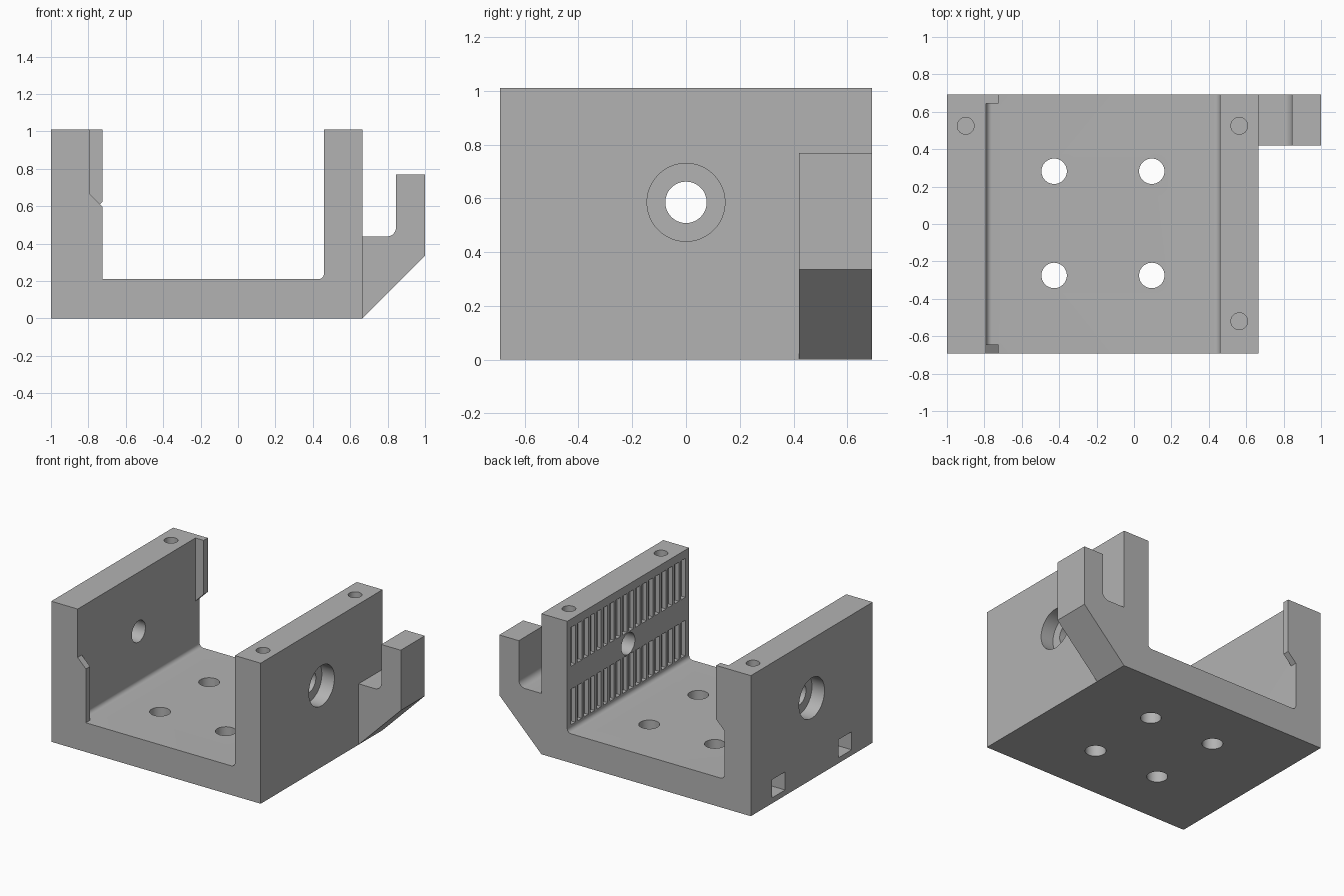
import bpy, bmesh, math
from mathutils import Matrix, Vector

cube = bpy.data.objects.get("Cube")
if cube:
    bpy.data.objects.remove(cube, do_unlink=True)

grey = bpy.data.materials.new("plain grey")
grey.use_nodes = True
grey.diffuse_color = (0.45, 0.45, 0.45, 1)
grey.node_tree.nodes["Principled BSDF"].inputs["Base Color"].default_value = (0.45, 0.45, 0.45, 1)

LEFT, RIGHT, DEPTH, TOP, FLOOR = -1.0, 0.665, 0.692, 1.01, 0.21
SHAFT_Z = 0.585


def finish(name, bm):
    bmesh.ops.recalc_face_normals(bm, faces=bm.faces[:])
    mesh = bpy.data.meshes.new(name)
    bm.to_mesh(mesh)
    bm.free()
    mesh.materials.append(grey)
    ob = bpy.data.objects.new(name, mesh)
    bpy.context.scene.collection.objects.link(ob)
    return ob


def prism(name, points, y0, y1):
    """Closed solid from an x-z outline running along y."""
    bm = bmesh.new()
    near = [bm.verts.new((x, y0, z)) for x, z in points]
    far = [bm.verts.new((x, y1, z)) for x, z in points]
    bm.faces.new(near)
    bm.faces.new(far[::-1])
    for i in range(len(points)):
        bm.faces.new((near[i - 1], far[i - 1], far[i], near[i]))
    return finish(name, bm)


def fillet(x, z, r, start, steps=8):
    """Quarter arc about (x, z), turning clockwise from the start angle."""
    angles = [math.radians(start - 90 * i / steps) for i in range(steps + 1)]
    return [(x + r * math.cos(a), z + r * math.sin(a)) for a in angles]


def add_cylinder(bm, radius, a, b):
    a, b = Vector(a), Vector(b)
    turn = (b - a).to_track_quat("Z", "Y").to_matrix().to_4x4()
    bmesh.ops.create_cone(bm, cap_ends=True, segments=48, radius1=radius, radius2=radius,
                          depth=(b - a).length, matrix=Matrix.Translation((a + b) / 2) @ turn)


def add_box(bm, lo, hi):
    lo, hi = Vector(lo), Vector(hi)
    place = Matrix.Translation((lo + hi) / 2) @ Matrix.Diagonal((*(hi - lo), 1))
    bmesh.ops.create_cube(bm, size=1, matrix=place)


def cut(target, name, bm):
    """Subtract the solids in bm from the target."""
    tool = finish(name, bm)
    mod = target.modifiers.new(name, "BOOLEAN")
    mod.object, mod.operation, mod.solver = tool, "DIFFERENCE", "EXACT"
    bpy.context.view_layer.update()
    evaluated = target.evaluated_get(bpy.context.evaluated_depsgraph_get())
    mesh = bpy.data.meshes.new_from_object(evaluated)
    target.modifiers.clear()
    target.data = mesh
    bpy.data.objects.remove(tool, do_unlink=True)


# U-shaped body with small fillets where the walls meet the floor
r = 0.03
wall_in, ribs_in = -0.79, 0.46
outline = [(LEFT, 0), (RIGHT, 0), (RIGHT, TOP), (ribs_in, TOP)]
outline += fillet(ribs_in - r, FLOOR + r, r, 360)
outline += fillet(wall_in + r, FLOOR + r, r, 270)
outline += [(wall_in, TOP), (LEFT, TOP)]
body = prism("bracket_body", outline, -DEPTH, DEPTH)

# Stop tabs: low one at the front, high one at the back
tab_x = -0.725
front_tab = [(wall_in, FLOOR), (tab_x, FLOOR), (tab_x, 0.597), (wall_in, 0.662)]
back_tab = [(wall_in, TOP), (tab_x, TOP), (tab_x, 0.622), (wall_in, 0.557)]
parts = [body,
         prism("front_tab", front_tab, -DEPTH, -0.645),
         prism("back_tab", back_tab, 0.645, DEPTH)]

# Side hook with a sloped underside
h = 0.05
hook = [(RIGHT, 0), (1, 0.335), (1, 0.768), (0.845, 0.768)]
hook += fillet(0.845 - h, 0.437 + h, h, 360)
hook += [(RIGHT, 0.437)]
parts.append(prism("side_hook", hook, 0.42, DEPTH))

# Bolt holes in the floor and blind holes in the wall tops
bm = bmesh.new()
for x in (-0.427, 0.095):
    for y in (-0.275, 0.282):
        add_cylinder(bm, 0.068, (x, y, -0.1), (x, y, 0.3))
for x, y in ((-0.9, 0.525), (0.563, 0.525), (0.563, -0.52)):
    add_cylinder(bm, 0.045, (x, y, 0.8), (x, y, 1.1))
cut(body, "bolt_holes", bm)

# Two rows of grooves on the right wall, and pockets low on the left wall
bm = bmesh.new()
count, pitch = 18, 0.0735
for i in range(count):
    y = (i - (count - 1) / 2) * pitch
    for low, high in ((0.25, 0.505), (0.67, 0.95)):
        add_box(bm, (0.4, y - 0.025, low), (0.49, y + 0.025, high))
for y in (-0.378, 0.378):
    add_box(bm, (-1.1, y - 0.075, 0.04), (-0.85, y + 0.075, 0.17))
cut(body, "grooves_and_pockets", bm)

# Shaft hole through both walls, counterbored from outside
bm = bmesh.new()
add_cylinder(bm, 0.077, (-1.1, 0, SHAFT_Z), (0.8, 0, SHAFT_Z))
cut(body, "shaft_hole", bm)
bm = bmesh.new()
for a, b in ((-1.1, LEFT + 0.1), (RIGHT - 0.1, 0.8)):
    add_cylinder(bm, 0.145, (a, 0, SHAFT_Z), (b, 0, SHAFT_Z))
cut(body, "counterbores", bm)

# Smooth the round surfaces, keep the corners sharp
for part in parts:
    part.select_set(True)
bpy.context.view_layer.objects.active = body
bpy.ops.object.shade_smooth_by_angle(angle=math.radians(30))
